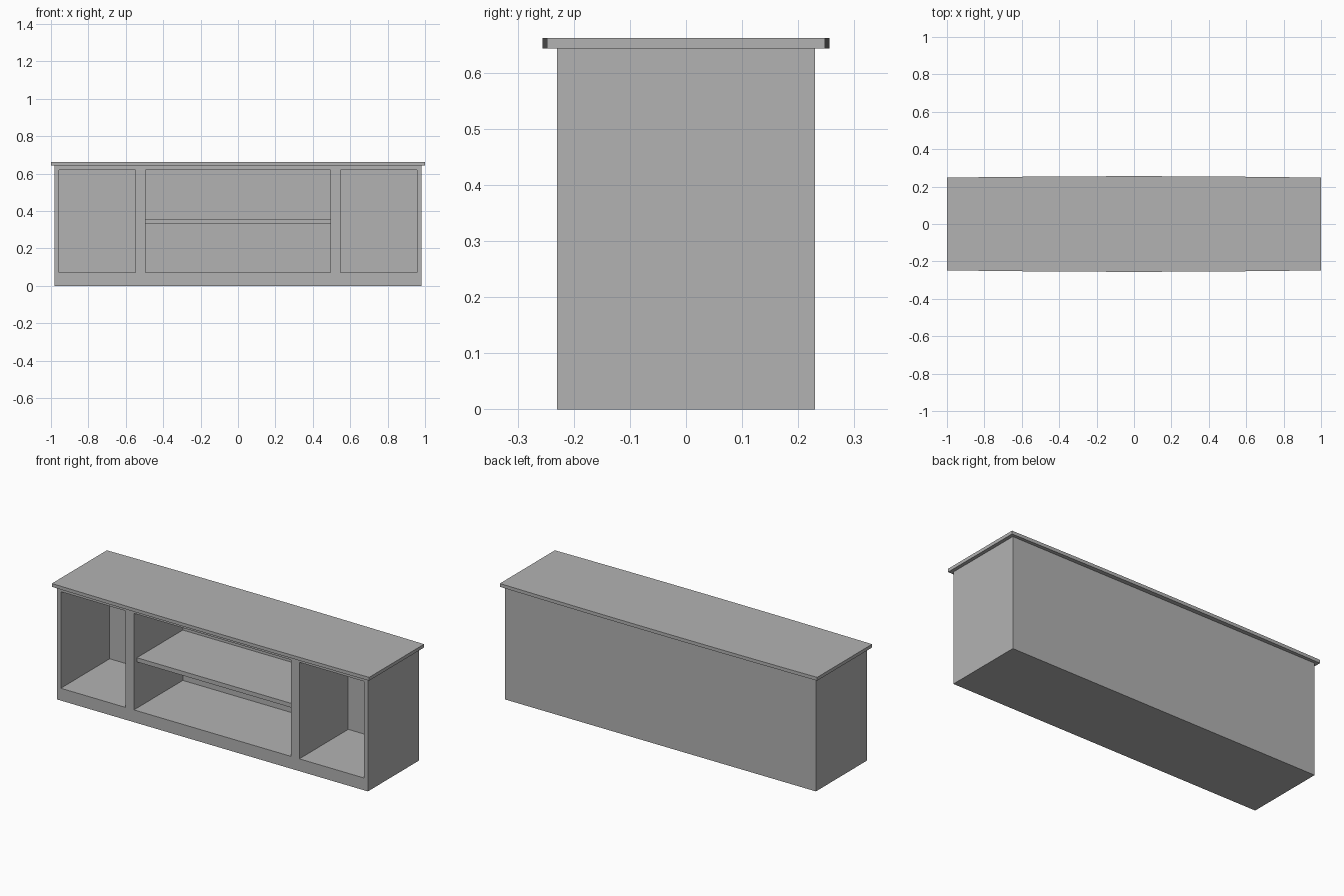
import bpy
import bmesh

default = bpy.data.objects.get("Cube")
if default:
    bpy.data.objects.remove(default, do_unlink=True)

# Single grey finish
grey = bpy.data.materials.new("matte_grey")
grey.use_nodes = True
colour = (0.448, 0.448, 0.448, 1)
grey.diffuse_color = colour
grey.node_tree.nodes["Principled BSDF"].inputs["Base Color"].default_value = colour


def add_object(name, bm):
    bmesh.ops.recalc_face_normals(bm, faces=bm.faces)
    mesh = bpy.data.meshes.new(name)
    bm.to_mesh(mesh)
    bm.free()
    mesh.materials.append(grey)
    obj = bpy.data.objects.new(name, mesh)
    bpy.context.collection.objects.link(obj)
    return obj


def box(name, x, y, z):
    """Box spanning the (low, high) pairs on each axis."""
    bm = bmesh.new()
    bmesh.ops.create_cube(bm, size=1)
    for v in bm.verts:
        for i, (low, high) in enumerate((x, y, z)):
            v.co[i] = high if v.co[i] > 0 else low
    return add_object(name, bm)


FRONT, BACK = -0.23, 0.23
INNER_BACK = 0.21
FLOOR, CEILING = 0.07, 0.62
TOP_LOW, TOP_HIGH = 0.643, 0.662
MIDDLE = (-0.495, 0.495)

# Solid body with three compartments cut in from the front
body = box("cabinet_body", (-0.98, 0.98), (FRONT, BACK), (0, TOP_LOW))
for side, span in (("right", (-0.956, -0.548)), ("middle", MIDDLE), ("left", (0.548, 0.956))):
    cutter = box(side + "_cutter", span, (FRONT - 0.1, INNER_BACK), (FLOOR, CEILING))
    cutter.hide_render = True
    cut = body.modifiers.new(side + "_compartment", "BOOLEAN")
    cut.operation = "DIFFERENCE"
    cut.solver = "EXACT"
    cut.object = cutter
    bpy.context.view_layer.objects.active = body
    bpy.ops.object.modifier_apply(modifier=cut.name)
    bpy.data.objects.remove(cutter, do_unlink=True)

# Shelf across the middle compartment, set back a little
box("middle_shelf", MIDDLE, (FRONT + 0.027, INNER_BACK), (0.333, 0.357))

# Overhanging top with gently bowed long edges
SEGMENTS = 16
xs = [-1 + 2 * i / SEGMENTS for i in range(SEGMENTS + 1)]
edge = [(x, 0.2475 + 0.008 * (1 - x * x)) for x in xs]
outline = [(x, -y) for x, y in edge] + [(x, y) for x, y in reversed(edge)]
bm = bmesh.new()
face = bm.faces.new([bm.verts.new((x, y, TOP_LOW)) for x, y in outline])
raised = bmesh.ops.extrude_face_region(bm, geom=[face], use_keep_orig=True)["geom"]
bmesh.ops.translate(bm, vec=(0, 0, TOP_HIGH - TOP_LOW),
                    verts=[g for g in raised if isinstance(g, bmesh.types.BMVert)])
add_object("table_top", bm)
